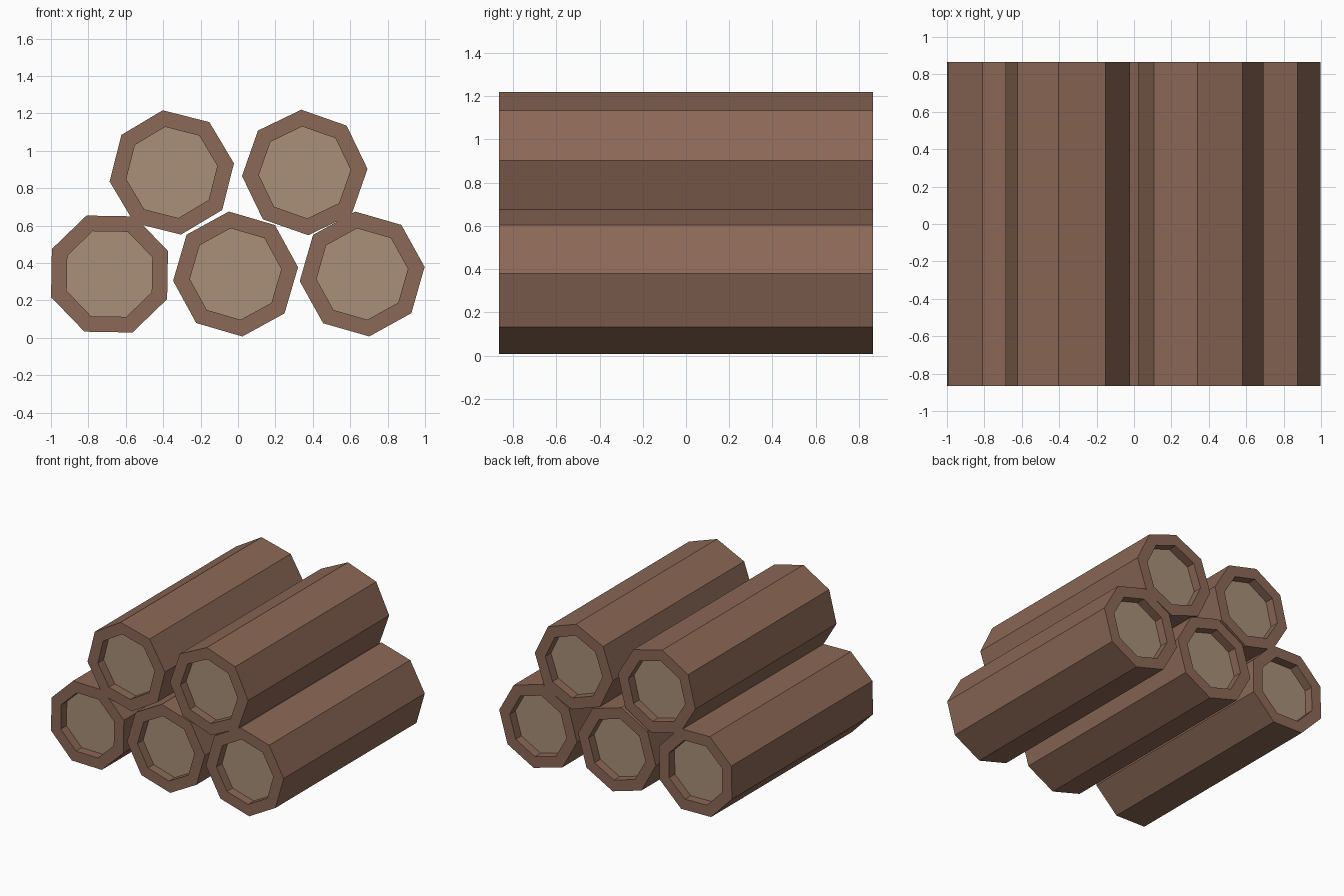
import bpy, bmesh, math
from mathutils import Matrix

if "Cube" in bpy.data.objects:
    bpy.data.objects.remove(bpy.data.objects["Cube"])

LENGTH, RADIUS, CORE_RADIUS, RECESS = 1.73, 0.336, 0.246, 0.07


def linear(c):
    c /= 255
    return c / 12.92 if c <= 0.04045 else ((c + 0.055) / 1.055) ** 2.4


def material(name, rgb):
    m = bpy.data.materials.new(name)
    m.diffuse_color = (*[linear(c) for c in rgb], 1)
    m.use_nodes = True
    m.node_tree.nodes["Principled BSDF"].inputs["Base Color"].default_value = m.diffuse_color
    return m


bark = material("bark brown", (139, 104, 86))
wood = material("cut wood tan", (168, 144, 120))


def log(name, x, z, angle):
    """Eight-sided log along y, with a recessed cut-wood face at both ends."""
    bm = bmesh.new()
    n, h = 8, LENGTH / 2
    # rings from the front core, over the rim and along the bark, to the back core
    rings = [(CORE_RADIUS, -h + RECESS), (CORE_RADIUS, -h), (RADIUS, -h),
             (RADIUS, h), (CORE_RADIUS, h), (CORE_RADIUS, h - RECESS)]
    loops = []
    for r, y in rings:
        loops.append([bm.verts.new((r * math.cos(math.radians(angle + 45 * i)), y,
                                    r * math.sin(math.radians(angle + 45 * i))))
                      for i in range(n)])
    for a, b in zip(loops, loops[1:]):
        for i in range(n):
            j = (i + 1) % n
            bm.faces.new((a[i], a[j], b[j], b[i]))
    # cut wood faces
    for ring in (loops[0], loops[-1]):
        bm.faces.new(ring).material_index = 1
    bmesh.ops.recalc_face_normals(bm, faces=bm.faces)
    mesh = bpy.data.meshes.new(name)
    bm.to_mesh(mesh)
    bm.free()
    mesh.materials.append(bark)
    mesh.materials.append(wood)
    obj = bpy.data.objects.new(name, mesh)
    obj.location = (x, 0, z)
    bpy.context.collection.objects.link(obj)


# bottom row of three, top row of two
log("log_bottom_left", -0.687, 0.341, 21.5)
log("log_bottom_middle", -0.013, 0.341, 6.2)
log("log_bottom_right", 0.664, 0.341, 6.5)
log("log_top_left", -0.354, 0.884, 8.3)
log("log_top_right", 0.357, 0.884, 3.2)
